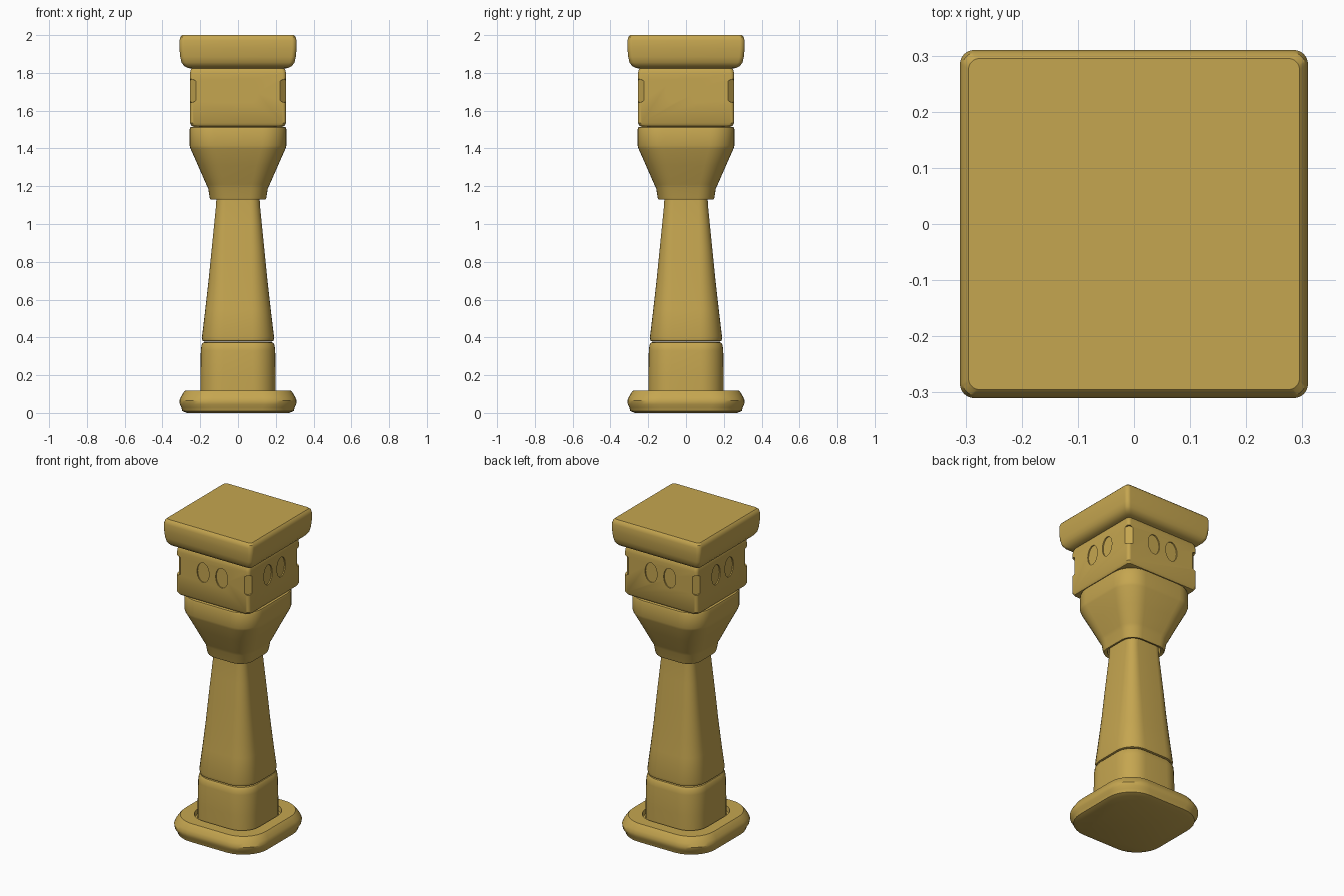
import bpy, bmesh, math
from mathutils import Matrix, Vector

if "Cube" in bpy.data.objects:
    bpy.data.objects.remove(bpy.data.objects["Cube"])

gold = bpy.data.materials.new("gold")
gold.diffuse_color = (0.56, 0.38, 0.08, 1)
gold.use_nodes = True
gold.node_tree.nodes["Principled BSDF"].inputs["Base Color"].default_value = gold.diffuse_color


def rounded_square(half, radius, z, seg=8):
    """Points of a square ring with rounded corners."""
    pts = []
    for k in range(4):
        mid = math.pi / 4 + k * math.pi / 2
        cx = math.copysign(half - radius, math.cos(mid))
        cy = math.copysign(half - radius, math.sin(mid))
        for i in range(seg + 1):
            a = k * math.pi / 2 + i * math.pi / 2 / seg
            pts.append((cx + radius * math.cos(a), cy + radius * math.sin(a), z))
    return pts


def loft(name, profile):
    """Closed solid from (z, half width, corner radius) rings."""
    bm = bmesh.new()
    rings = [[bm.verts.new(p) for p in rounded_square(h, r, z)] for z, h, r in profile]
    n = len(rings[0])
    for a, b in zip(rings, rings[1:]):
        for i in range(n):
            j = (i + 1) % n
            bm.faces.new((a[i], a[j], b[j], b[i]))
    bm.faces.new(rings[0][::-1])
    bm.faces.new(rings[-1])
    bmesh.ops.recalc_face_normals(bm, faces=bm.faces)
    mesh = bpy.data.meshes.new(name)
    bm.to_mesh(mesh)
    bm.free()
    obj = bpy.data.objects.new(name, mesh)
    bpy.context.collection.objects.link(obj)
    mesh.materials.append(gold)
    return obj


def smooth(obj):
    bpy.ops.object.select_all(action='DESELECT')
    obj.select_set(True)
    bpy.context.view_layer.objects.active = obj
    bpy.ops.object.shade_smooth_by_angle(angle=math.radians(32))


# Foot slab with a shallow groove around the plinth
base = loft("base", [
    (0.00, 0.27, 0.15), (0.01, 0.295, 0.17), (0.03, 0.30, 0.17), (0.045, 0.308, 0.17),
    (0.065, 0.31, 0.17), (0.085, 0.303, 0.17), (0.11, 0.287, 0.16), (0.118, 0.28, 0.155),
    (0.118, 0.213, 0.12), (0.09, 0.21, 0.12)])

# Plinth block
plinth = loft("plinth", [
    (0.08, 0.199, 0.12), (0.20, 0.199, 0.12), (0.33, 0.197, 0.12),
    (0.36, 0.193, 0.115), (0.373, 0.185, 0.11), (0.376, 0.17, 0.10)])

# Tapered shaft
shaft = loft("shaft", [
    (0.378, 0.175, 0.10), (0.382, 0.188, 0.115), (0.40, 0.191, 0.115), (0.55, 0.173, 0.10),
    (0.70, 0.156, 0.085), (0.85, 0.141, 0.07), (1.00, 0.126, 0.058),
    (1.10, 0.116, 0.05), (1.20, 0.112, 0.05)])

# Flared capital, hollow around the shaft
capital = loft("capital", [
    (1.18, 0.127, 0.07), (1.135, 0.130, 0.075), (1.13, 0.146, 0.085), (1.14, 0.150, 0.085),
    (1.19, 0.158, 0.09), (1.21, 0.168, 0.095), (1.31, 0.212, 0.115), (1.40, 0.252, 0.13),
    (1.415, 0.256, 0.13), (1.50, 0.256, 0.13), (1.512, 0.252, 0.13), (1.515, 0.24, 0.12)])

# Square head block
head = loft("head_block", [
    (1.517, 0.235, 0.02), (1.52, 0.246, 0.02), (1.535, 0.255, 0.02), (1.79, 0.255, 0.02),
    (1.81, 0.252, 0.02), (1.825, 0.245, 0.02), (1.84, 0.235, 0.02)])

# Overhanging top slab
cap = loft("cap", [
    (1.822, 0.24, 0.02), (1.826, 0.265, 0.02), (1.836, 0.285, 0.022), (1.855, 0.299, 0.024),
    (1.885, 0.306, 0.025), (1.93, 0.31, 0.025), (1.972, 0.31, 0.025),
    (1.99, 0.305, 0.022), (2.00, 0.295, 0.02)])

# Oval recesses: two per face, one on each corner
bm = bmesh.new()


def oval(angle, side, inner):
    place = (Matrix.Rotation(angle, 4, 'Z')
             @ Matrix.Translation(Vector((side, -(inner + 0.05), 1.705)))
             @ Matrix.Diagonal((0.042, 1, 0.062, 1))
             @ Matrix.Rotation(math.pi / 2, 4, 'X'))
    bmesh.ops.create_cone(bm, cap_ends=True, segments=32, radius1=1, radius2=1,
                          depth=0.1, matrix=place)


for k in range(4):
    turn = k * math.pi / 2
    for x in (-0.065, 0.065):
        oval(turn, x, 0.248)
    oval(turn + math.pi / 4, 0, 0.338)
bmesh.ops.recalc_face_normals(bm, faces=bm.faces)
cut_mesh = bpy.data.meshes.new("oval_cutters")
bm.to_mesh(cut_mesh)
bm.free()
cutter = bpy.data.objects.new("oval_cutters", cut_mesh)
cutter.hide_render = True
bpy.context.collection.objects.link(cutter)
mod = head.modifiers.new("ovals", 'BOOLEAN')
mod.operation = 'DIFFERENCE'
mod.solver = 'EXACT'
mod.object = cutter
bpy.context.view_layer.objects.active = head
bpy.ops.object.modifier_apply(modifier=mod.name)
bpy.data.objects.remove(cutter)

for part in (base, plinth, shaft, capital, head, cap):
    smooth(part)
